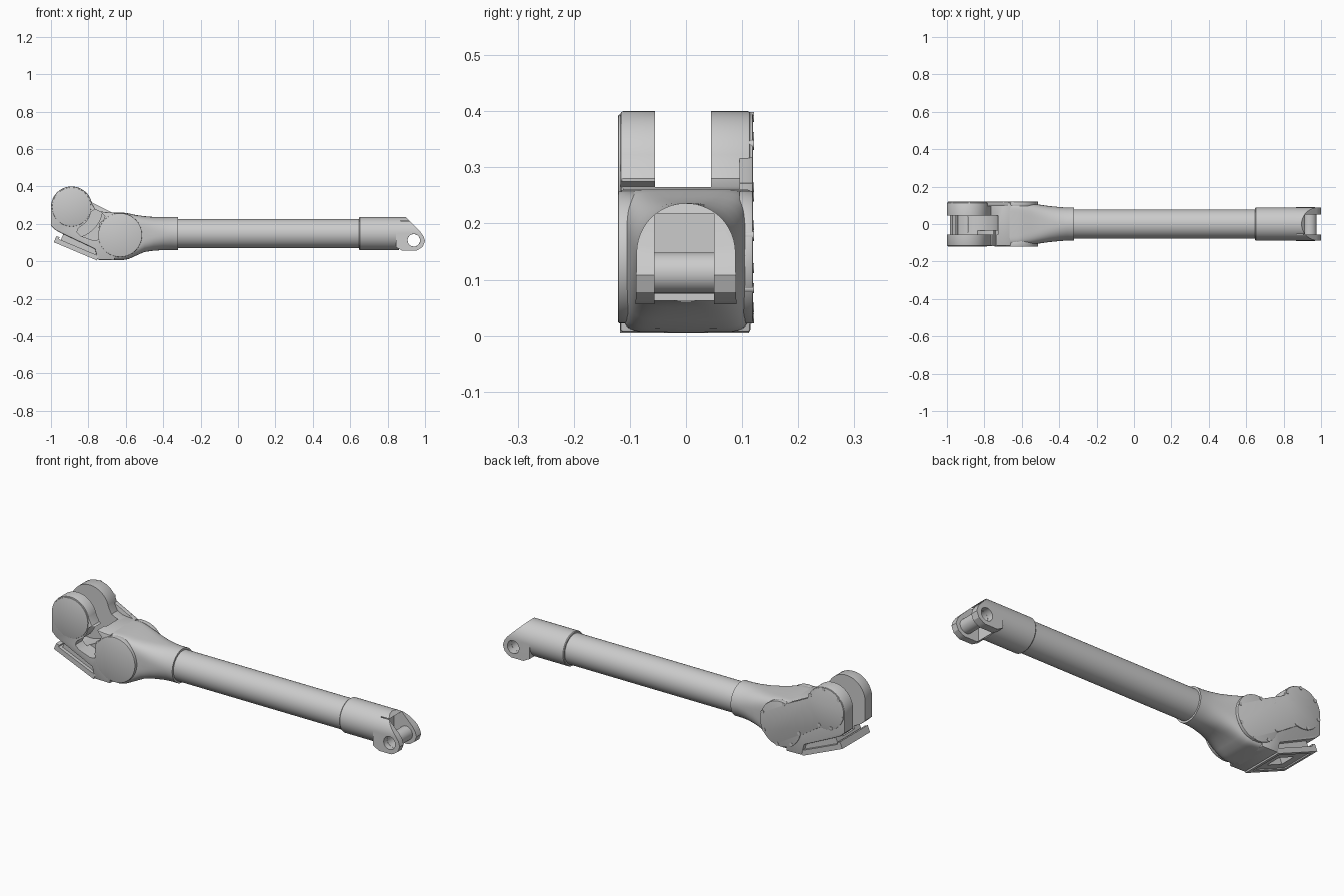
import bpy, bmesh
from math import sin, cos, pi, radians, copysign

if "Cube" in bpy.data.objects:
    bpy.data.objects.remove(bpy.data.objects["Cube"])


def make(name, rings):
    """Skin a list of equal-length point rings and cap both ends."""
    bm = bmesh.new()
    vs = [[bm.verts.new(p) for p in r] for r in rings]
    n = len(vs[0])
    for a, b in zip(vs, vs[1:]):
        for i in range(n):
            j = (i + 1) % n
            bm.faces.new((a[i], a[j], b[j], b[i]))
    bm.faces.new(vs[0])
    bm.faces.new(vs[-1])
    bmesh.ops.recalc_face_normals(bm, faces=bm.faces)
    me = bpy.data.meshes.new(name)
    bm.to_mesh(me)
    bm.free()
    ob = bpy.data.objects.new(name, me)
    bpy.context.collection.objects.link(ob)
    return ob


def activate(ob):
    bpy.ops.object.select_all(action='DESELECT')
    ob.select_set(True)
    bpy.context.view_layer.objects.active = ob


def side(name, pts, y0, y1):
    """Extrude a side (x, z) profile along y."""
    return make(name, [[(x, y, z) for x, z in pts] for y in (y0, y1)])


def arc(cx, cz, r, a0, a1, n=24):
    return [(cx + r * cos(radians(a0 + (a1 - a0) * i / n)),
             cz + r * sin(radians(a0 + (a1 - a0) * i / n))) for i in range(n + 1)]


def disc(name, c, r, y0, y1, n=64):
    return side(name, arc(*c, r, 0, 360, n)[:-1], y0, y1)


def section(x, z0, z1, hy, e=2, n=64):
    """Superellipse cross-section at x: e=2 is round, larger is squarer."""
    ring = []
    for i in range(n):
        c, s = cos(2 * pi * i / n), sin(2 * pi * i / n)
        ring.append((x, hy * copysign(abs(c) ** (2 / e), c),
                     (z0 + z1) / 2 + (z1 - z0) / 2 * copysign(abs(s) ** (2 / e), s)))
    return ring


def boolean(ob, tool, op='DIFFERENCE', keep=False):
    m = ob.modifiers.new(op, 'BOOLEAN')
    m.object, m.operation, m.solver = tool, op, 'EXACT'
    activate(ob)
    bpy.ops.object.modifier_apply(modifier=m.name)
    if not keep:
        bpy.data.objects.remove(tool)


def bevel(ob, w):
    m = ob.modifiers.new('bevel', 'BEVEL')
    m.width, m.segments, m.limit_method, m.angle_limit = w, 2, 'ANGLE', radians(50)
    activate(ob)
    bpy.ops.object.modifier_apply(modifier=m.name)


UP, LOW = (-0.89, 0.29), (-0.63, 0.14)      # the two joint centres
AXIS = 0.148                                # height of the shaft

# long shaft and end collar
make('shaft', [section(x, AXIS - .078, AXIS + .078, .078) for x in (-.36, .7)])
make('end_collar', [section(x, AXIS - r, AXIS + r, r) for x, r in
                    ((.648, .085), (.652, .088), (.862, .088))])

# forked end: side profile trimmed by an arched section, slotted and drilled
fork = side('end_fork', [(.845, .24), (.892, .24), (.975, .157), (.991, .135), (1, .108),
                         (.988, .078), (.965, .062), (.95, .056), (.88, .056), (.845, .075)], -.1, .1)
arch = arc(0, AXIS, .088, 0, 180, 40) + [(-.09, .04), (.09, .04)]
boolean(fork, make('arch', [[(x, y, z) for y, z in arch] for x in (.6, 1.1)]), 'INTERSECT')
boolean(fork, side('slot', [(.868, .02), (1.1, .02), (1.1, .218), (.868, .218)], -.056, .05))
boolean(fork, disc('bore', (.94, .112), .0335, -.2, .2, 40))

# hollow pin sleeve across the fork
sleeve = disc('pin_sleeve', (.94, .112), .0365, -.06, .055, 40)
boolean(sleeve, disc('bore', (.94, .112), .033, -.2, .2, 40))

# flared neck, squared at the knuckle and round at the shaft
make('neck', [section(*s) for s in (
    (-.69, .006, .26, .114, 9), (-.62, .006, .261, .114, 8), (-.585, .012, .256, .113, 6),
    (-.55, .028, .248, .110, 5), (-.50, .05, .241, .103, 3.6), (-.45, .057, .237, .096, 2.7),
    (-.40, .06, .236, .091, 2.2), (-.36, .06, .236, .088, 2), (-.32, .06, .236, .088, 2))])

# knuckle with two upper lugs
knuckle = side('knuckle', arc(*UP, .11, 12, 180, 32) +
               [(-1, .19), (-.975, .166), (-.944, .15), (-.765, .066), (-.75, .008), (-.66, .006),
                (-.66, .26), (-.70, .262), (-.735, .266), (-.765, .28)], -.117, .115)
bevel(knuckle, .005)
boolean(knuckle, disc('lug_gap', UP, .166, -.055, .045))
window = [(-.862, .155), (-.855, .175), (-.815, .205), (-.795, .235), (-.785, .265), (-.765, .277),
          (-.74, .272), (-.712, .24), (-.715, .225), (-.74, .205), (-.745, .18), (-.735, .135),
          (-.75, .115), (-.775, .112), (-.84, .135)]
boolean(knuckle, side('window', window, -.2, -.035))

# front joint caps
for name, c, r in (('upper_cap', UP, .104), ('lower_cap', LOW, .117)):
    bevel(disc(name, c, r, -.121, -.09), .002)

# back cover shaped as two joined discs, with rim bolts
bevel(side('back_cover', arc(*UP, .107, 15, 285, 48) + arc(*LOW, .118, 195, 465, 48), .095, .119), .002)
for i, (c, r, a) in enumerate([(UP, .1, a) for a in (30, 85, 140, 195, 250, 290)] +
                              [(LOW, .11, a) for a in (100, 190, 235, 280, 330, 20)]):
    disc('cover_bolt_%d' % i, (c[0] + r * cos(radians(a)), c[1] + r * sin(radians(a))),
         .009, .105, .121, 16)
side('cover_clip', [(-.735, .25), (-.695, .25), (-.695, .272), (-.735, .272)], .095, .119)

# slanted mounting plate under the knuckle, joined by a narrower core
U, V, O = (.9215, -.3884), (.3884, .9215), (-.985, .102)


def slanted(name, u0, u1, v0, v1, y0, y1):
    return side(name, [(O[0] + U[0] * u + V[0] * v, O[1] + U[1] * u + V[1] * v)
                       for u, v in ((u0, v0), (u1, v0), (u1, v1), (u0, v1))], y0, y1)


plate = slanted('mount_plate', 0, .25, 0, .026, -.118, .112)
boolean(plate, slanted('recess', .02, .225, -.02, .006, -.095, .09))
boolean(plate, slanted('opening', .08, .175, -.02, .05, -.045, .04))
core = slanted('plate_core', .03, .25, .02, .07, -.1, .095)
boolean(core, disc('lug_gap', UP, .166, -.055, .045))
boolean(core, slanted('opening', .08, .175, -.02, .1, -.045, .04))
slanted('plate_lip', 0, .018, .024, .036, -.118, .112)

# smooth the round surfaces, keep edges crisp
for ob in bpy.context.scene.objects:
    activate(ob)
    bpy.ops.object.shade_smooth_by_angle(angle=radians(30))
